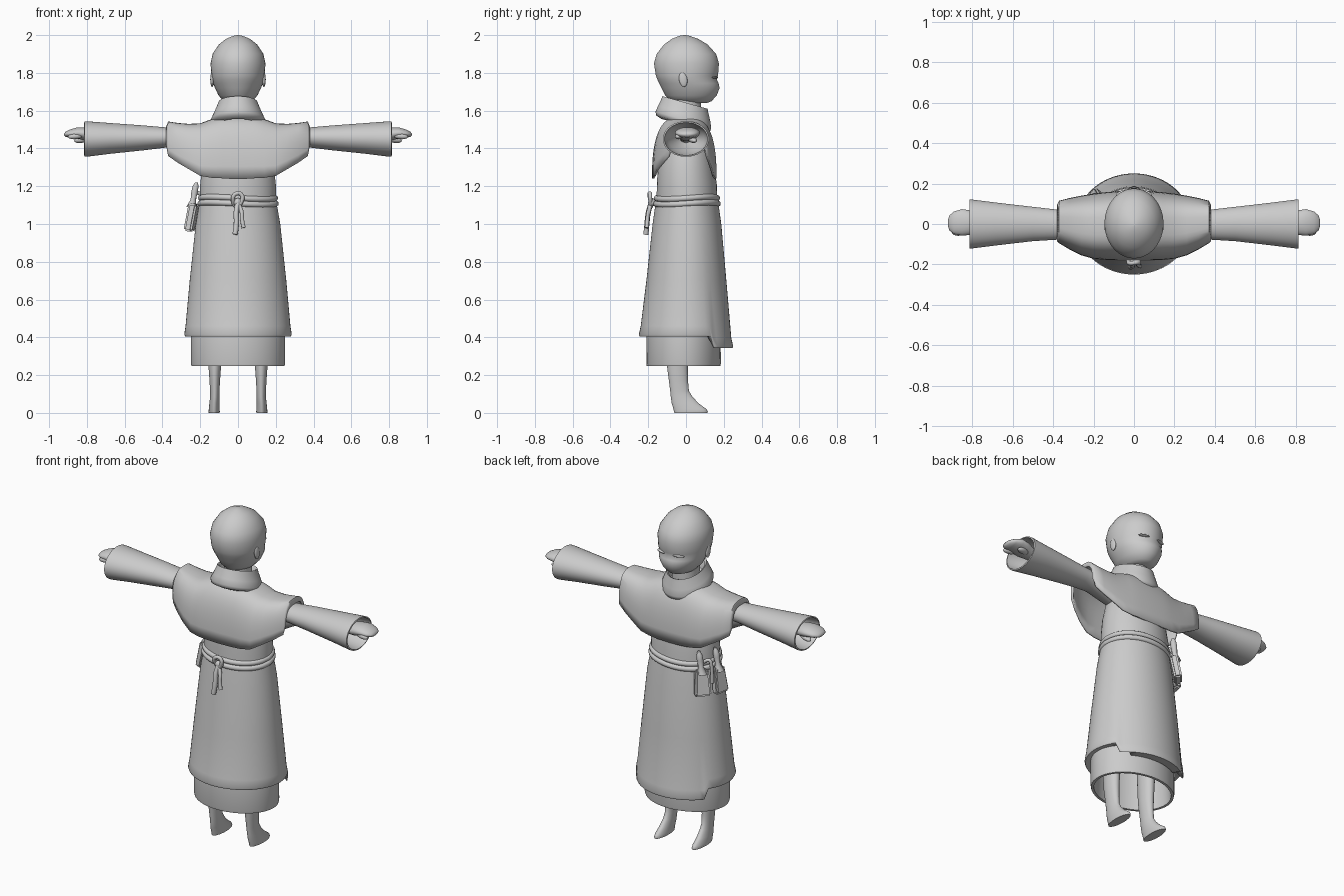
import bpy, bmesh, math
from mathutils import Vector

old = bpy.data.objects.get("Cube")
if old:
    bpy.data.objects.remove(old, do_unlink=True)

clay = bpy.data.materials.new("plain_grey")
clay.use_nodes = True
GREY = (0.6, 0.6, 0.6, 1)
clay.diffuse_color = GREY
clay.node_tree.nodes["Principled BSDF"].inputs["Base Color"].default_value = GREY


def finish(name, bm, angle=45):
    """Turn a bmesh into a smooth-shaded object."""
    bmesh.ops.recalc_face_normals(bm, faces=bm.faces)
    mesh = bpy.data.meshes.new(name)
    bm.to_mesh(mesh)
    bm.free()
    mesh.materials.append(clay)
    obj = bpy.data.objects.new(name, mesh)
    bpy.context.collection.objects.link(obj)
    bpy.ops.object.select_all(action='DESELECT')
    obj.select_set(True)
    bpy.context.view_layer.objects.active = obj
    bpy.ops.object.shade_smooth_by_angle(angle=math.radians(angle))
    return obj


def loft(name, rings, axis='z', seg=40, tilt=0, caps=(True, True), rule=None, angle=45):
    """Skin elliptical rings given as (position, centre a, centre b, radius a, radius b)."""
    bm = bmesh.new()
    loops = []
    for i, (p, ca, cb, ra, rb) in enumerate(rings):
        loop = []
        for k in range(seg):
            t = 2 * math.pi * (k + 0.5) / seg
            a, b = ca + ra * math.cos(t), cb + rb * math.sin(t)
            co = Vector((a, b, p + tilt * b)) if axis == 'z' else Vector((p, a, b))
            loop.append(bm.verts.new(rule(i, co) if rule else co))
        loops.append(loop)
    for lo, hi in zip(loops, loops[1:]):
        for k in range(seg):
            n = (k + 1) % seg
            bm.faces.new((lo[k], lo[n], hi[n], hi[k]))
    for cap, loop in zip(caps, (loops[0], loops[-1])):
        if cap:
            bm.faces.new(loop)
    return finish(name, bm, angle)


def ball(name, loc, size, turn=(0, 0, 0)):
    bm = bmesh.new()
    bmesh.ops.create_uvsphere(bm, u_segments=20, v_segments=12, radius=1)
    obj = finish(name, bm)
    obj.location, obj.scale, obj.rotation_euler = loc, size, turn
    return obj


def cord(name, points, radius, closed=False):
    curve = bpy.data.curves.new(name, 'CURVE')
    curve.dimensions = '3D'
    curve.bevel_depth, curve.bevel_resolution = radius, 3
    curve.use_fill_caps = True
    line = curve.splines.new('NURBS')
    line.points.add(len(points) - 1)
    for pt, co in zip(line.points, points):
        pt.co = (*co, 1)
    line.use_endpoint_u, line.use_cyclic_u, line.order_u = True, closed, 3
    curve.materials.append(clay)
    obj = bpy.data.objects.new(name, curve)
    bpy.context.collection.objects.link(obj)
    return obj


# Head: z, back, front and half width, turned into rings
profile = [(1.64, -.03, .11, .05), (1.65, -.08, .135, .075), (1.68, -.11, .163, .103),
           (1.72, -.13, .178, .122), (1.745, -.143, .173, .132), (1.765, -.152, .164, .137),
           (1.785, -.16, .17, .141), (1.85, -.17, .175, .146), (1.9, -.156, .16, .135),
           (1.95, -.117, .115, .102), (1.98, -.075, .065, .064), (1.996, -.035, .02, .025),
           (2.0, -.012, -.002, .005)]
loft("head", [(z, 0, (b + f) / 2, w, (f - b) / 2) for z, b, f, w in profile])
loft("neck", [(1.5, 0, 0, .075, .08), (1.7, 0, 0, .075, .08)])

# Upper body and folded collar
loft("torso", [(1.04, 0, .005, .2, .162), (1.2, 0, .005, .202, .16), (1.3, 0, 0, .19, .15),
               (1.42, 0, 0, .165, .13), (1.52, 0, 0, .11, .1)])
loft("collar", [(1.57, 0, -.005, .088, .1), (1.635, 0, -.005, .095, .11),
                (1.642, 0, -.005, .104, .12), (1.62, 0, -.007, .112, .126),
                (1.585, 0, -.01, .127, .138), (1.55, 0, -.014, .143, .148),
                (1.53, 0, -.014, .138, .144), (1.52, 0, -.01, .11, .12)],
     tilt=-.28, caps=(False, False), angle=70)

# Shoulder cape: arched sections running from one shoulder to the other
half = [(0, 1.57, 1.24, .162, -.18), (.08, 1.57, 1.242, .162, -.18),
        (.14, 1.555, 1.245, .157, -.178), (.2, 1.533, 1.255, .15, -.172),
        (.26, 1.53, 1.29, .14, -.155), (.32, 1.535, 1.325, .128, -.125),
        (.37, 1.543, 1.36, .115, -.095), (.38, 1.515, 1.415, .095, -.085)]
stations = [(-x, *rest) for x, *rest in reversed(half[1:])] + half
bm = bmesh.new()
rows = []
for x, top, hem, front, back in stations:
    row = []
    for k in range(25):
        t = math.pi * k / 24
        c, s = math.cos(t), math.sin(t)
        y = (front + back) / 2 + (front - back) / 2 * math.copysign(abs(c) ** .65, c)
        row.append(bm.verts.new((x, y, hem + (top - hem) * max(s, 0) ** .8)))
    rows.append(row)
for r, q in zip(rows, rows[1:]):
    for k in range(24):
        bm.faces.new((r[k], r[k + 1], q[k + 1], q[k]))
cape = finish("shoulder_cape", bm, 60)
solid = cape.modifiers.new("thickness", 'SOLIDIFY')
solid.thickness, solid.offset = .012, -1


# Wrapped robe skirt whose front panel hangs lower
def front_panel(i, co):
    if i >= 3 and co.y > .14:
        co.z -= .062
    return co


loft("robe_skirt", [(1.12, 0, .005, .203, .165), (1.0, 0, .005, .224, .182),
                    (.7, 0, .002, .256, .212), (.46, 0, 0, .278, .24),
                    (.415, 0, 0, .285, .25), (.405, 0, 0, .28, .246),
                    (.412, 0, -.01, .25, .2)],
     seg=64, caps=(False, False), rule=front_panel, angle=60)
loft("under_skirt", [(.6, 0, -.01, .235, .185), (.41, 0, -.013, .25, .197),
                     (.26, 0, -.013, .25, .198), (.247, 0, -.013, .247, .195),
                     (.247, 0, -.013, .232, .18), (.6, 0, -.013, .215, .17)], caps=(False, True))

# Two turns of belt cord with a hanging knot
for name, z, grow in (("belt_upper", 1.137, .0), ("belt_lower", 1.108, .004)):
    loop = [((.196 + grow) * math.cos(t), .005 + (.16 + grow) * math.sin(t),
             z + .006 * math.sin(2 * t)) for t in [math.tau * k / 32 for k in range(32)]]
    cord(name, loop, .016, True)
cord("knot_loop", [(-.02, -.17, 1.1), (-.03, -.19, 1.13), (-.02, -.195, 1.16), (.015, -.19, 1.165),
                   (.03, -.19, 1.13), (.0, -.185, 1.09)], .011)
ball("knot", (0, -.18, 1.115), (.026, .02, .022))
cord("cord_end_long", [(0, -.185, 1.11), (-.012, -.2, 1.07), (-.006, -.207, 1.0), (-.016, -.212, .945)], .014)
cord("cord_end_short", [(0, -.185, 1.11), (.022, -.198, 1.07), (.02, -.205, 1.02), (.03, -.208, .98)], .011)

# Hip pouches with stoppered necks hanging from the belt
for name, x, y, turn in (("front", -.195, .125, 2.45), ("rear", -.247, .035, 2.95)):
    bm = bmesh.new()
    bmesh.ops.create_cube(bm, size=1)
    for v in bm.verts:
        v.co = Vector((v.co.x * .045, v.co.y * (.075 if v.co.z > 0 else .095), v.co.z * .15))
    bmesh.ops.bevel(bm, geom=bm.edges[:], offset=.01, segments=2, affect='EDGES')
    pouch = finish(name + "_pouch", bm)
    pouch.location = (x, y, 1.035)
    pouch.rotation_euler = (0, -.18, turn)
    loft(name + "_pouch_neck", [(1.09, x, y, .028, .028), (1.13, x * .96, y, .014, .014),
                                (1.17, x * .93, y, .018, .018), (1.2, x * .91, y, .016, .016),
                                (1.22, x * .89, y, .008, .008)], seg=14)
cord("pouch_strap", [(-.19, .1, 1.15), (-.222, .09, 1.18), (-.235, .085, 1.12), (-.235, .085, 1.03)], .01)

# Paired parts
for side, s in (("left", 1), ("right", -1)):
    ball(side + "_eyelid", (s * .058, .154, 1.776), (.033, .012, .006), (0, 0, -s * .35))
    ball(side + "_ear", (s * .137, -.015, 1.765), (.01, .022, .04), (.15, 0, 0))

    # Wide sleeve, folded back inside at the cuff
    loft(side + "_sleeve", [(s * x, y, z, ry, rz) for x, y, z, ry, rz in (
        (.1, 0, 1.43, .08, .075), (.3, -.002, 1.458, .07, .052), (.385, -.003, 1.458, .075, .054),
        (.5, 0, 1.456, .085, .066), (.68, 0, 1.453, .106, .082), (.8, 0, 1.45, .121, .094),
        (.812, 0, 1.45, .122, .094), (.814, 0, 1.45, .114, .087), (.7, 0, 1.453, .095, .073),
        (.62, 0, 1.455, .03, .025))], axis='x')

    # Mitten hand with thumb
    loft(side + "_hand", [(s * x, y, z, ry, rz) for x, y, z, ry, rz in (
        (.6, 0, 1.46, .035, .03), (.74, 0, 1.468, .04, .03), (.8, .006, 1.476, .06, .036),
        (.85, .008, 1.482, .066, .03), (.89, .006, 1.478, .056, .022),
        (.912, .005, 1.475, .038, .014), (.92, .005, 1.474, .015, .005))], axis='x', seg=24)
    ball(side + "_thumb", (s * .825, .035, 1.446), (.045, .02, .016), (0, s * .15, s * .3))
    ball(side + "_finger", (s * .86, -.04, 1.465), (.04, .018, .016), (0, s * .1, -s * .1))

    # Leg running down into a pointed shoe
    loft(side + "_leg", [(z, s * x, y, rx, ry) for z, x, y, rx, ry in (
        (.5, .125, -.045, .045, .065), (.24, .123, -.045, .033, .055), (.17, .123, -.04, .028, .051),
        (.115, .123, -.034, .025, .05), (.085, .123, -.023, .025, .058), (.05, .125, -.004, .027, .072),
        (.02, .126, .021, .029, .088), (.006, .126, .026, .03, .09), (0, .126, .026, .029, .088))],
         seg=24)
